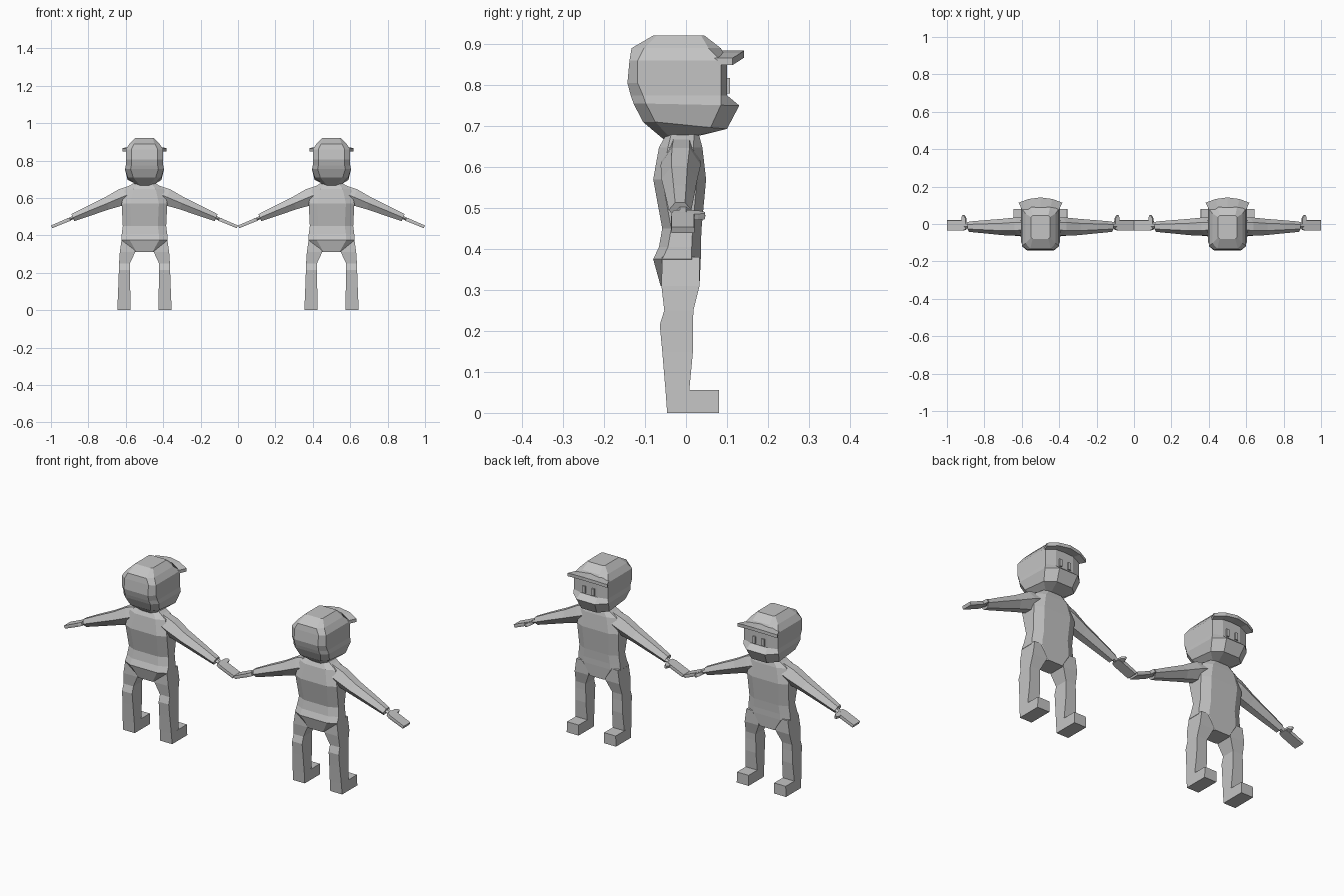
import bpy, bmesh
from mathutils import Vector

grey = bpy.data.materials.new("plain grey")
grey.diffuse_color = (0.55, 0.55, 0.55, 1)


def loft(name, rings, cx, mirror=False):
    """Skin a list of equal-length point rings and cap both ends."""
    bm = bmesh.new()
    vs = [[bm.verts.new(p) for p in r] for r in rings]
    n = len(rings[0])
    for a, b in zip(vs, vs[1:]):
        for i in range(n):
            j = (i + 1) % n
            bm.faces.new((a[i], a[j], b[j], b[i]))
    bm.faces.new(vs[0][::-1])
    bm.faces.new(vs[-1])
    bmesh.ops.recalc_face_normals(bm, faces=bm.faces)
    me = bpy.data.meshes.new(name)
    bm.to_mesh(me)
    bm.free()
    me.materials.append(grey)
    ob = bpy.data.objects.new(name, me)
    ob.location.x = cx
    bpy.context.collection.objects.link(ob)
    if mirror:
        ob.modifiers.new("Mirror", 'MIRROR')
    return ob


def octagon(z, w, yb, yf, cb, cf, zf=None):
    """Chamfered rectangle; cb / cf are (x, y) chamfers at back and front."""
    zf = z if zf is None else zf
    half = [(w - cb[0], yb, z), (w, yb + cb[1], z),
            (w, yf - cf[1], z + (zf - z) * 0.8), (w - cf[0], yf, zf)]
    return half + [(-x, y, h) for x, y, h in reversed(half)]


def rect(x0, x1, y0, y1, z):
    return [(x0, y0, z), (x1, y0, z), (x1, y1, z), (x0, y1, z)]


def limb_ring(x, z, h, yb, yf, k=0.28):
    """Six-sided section square to the sloping arm."""
    m = (yf - yb) * k
    up = Vector((0.4, 0, 0.917))
    c = Vector((x, 0, z))
    pts = [(yb, 0), (yb + m, h), (yf - m, h), (yf, 0), (yf - m, -h), (yb + m, -h)]
    return [c + up * u + Vector((0, y, 0)) for y, u in pts]


def figure(cx):
    # head with jutting jaw, recessed face and cap crown
    loft("head", [
        octagon(.668, .045, -.055, .04, (.02, .02), (.02, .02), .678),
        octagon(.71, .09, -.105, .10, (.03, .03), (.045, .04), .693),
        octagon(.755, .104, -.128, .13, (.03, .03), (.05, .045), .75),
        octagon(.775, .10, -.135, .10, (.03, .03), (.05, .015)),
        octagon(.805, .10, -.143, .10, (.03, .025), (.05, .015)),
        octagon(.86, .10, -.138, .10, (.03, .02), (.05, .015)),
        octagon(.89, .08, -.133, .085, (.025, .03), (.03, .03)),
        octagon(.921, .05, -.08, .045, (.008, .008), (.008, .008)),
    ], cx)

    # curved cap brim
    brim = []
    for t in (-1, -.55, 0, .55, 1):
        z = .884 - .018 * t * t
        yi, yo = .085 - .025 * t * t, .142 - .028 * t * t
        xi, xo = .092 * t, .117 * t
        brim.append([(xi, yi, z), (xo, yo, z), (xo, yo, z - .017), (xi, yi, z - .017)])
    loft("cap_brim", brim, cx)

    # eyes
    loft("eye", [rect(.019, .034, .099, .107, .78),
                 rect(.019, .034, .099, .107, .817)], cx, True)

    # torso and pelvis
    c = (.045, .022)
    loft("torso", [
        octagon(.31, .052, -.062, .033, (.01, .01), (.01, .01)),
        octagon(.375, .124, -.08, .036, c, c),
        octagon(.405, .122, -.066, .036, c, c),
        octagon(.45, .116, -.058, .038, c, c),
        octagon(.57, .122, -.08, .049, c, c),
        octagon(.648, .105, -.066, .04, c, c),
        octagon(.685, .05, -.045, .03, (.02, .01), (.02, .01)),
    ], cx)

    # legs
    loft("leg", [
        rect(.075, .145, -.046, .01, 0),
        rect(.075, .143, -.05, .008, .055),
        rect(.077, .139, -.058, .017, .15),
        rect(.078, .137, -.064, .017, .215),
        rect(.078, .136, -.053, .018, .25),
        rect(.05, .132, -.06, .033, .31),
        rect(.05, .122, -.058, .033, .38),
    ], cx, True)

    # feet
    loft("foot", [rect(.075, .145, -.03, .081, 0),
                  rect(.075, .143, -.03, .081, .056)], cx, True)

    # sleeves, wrists, hands and thumbs
    loft("arm", [
        limb_ring(.05, .632, .042, -.055, .033),
        limb_ring(.12, .605, .045, -.062, .036),
        limb_ring(.20, .571, .034, -.06, .028),
        limb_ring(.30, .53, .027, -.05, .02),
        limb_ring(.383, .495, .02, -.042, .013),
    ], cx, True)
    loft("wrist", [limb_ring(.37, .5, .009, -.024, .01),
                   limb_ring(.415, .481, .008, -.024, .01)], cx, True)
    loft("hand", [limb_ring(.398, .487, .009, -.03, .016, 0.02),
                  limb_ring(.415, .480, .009, -.036, .021, 0.02),
                  limb_ring(.4965, .446, .008, -.036, .021, 0.02)], cx, True)
    loft("thumb", [limb_ring(.398, .487, .008, .0, .03, 0.02),
                   limb_ring(.408, .483, .008, .0, .047, 0.02),
                   limb_ring(.416, .480, .008, .0, .047, 0.02),
                   limb_ring(.420, .478, .008, .0, .03, 0.02)], cx, True)


for side in (-0.5, 0.5):
    figure(side)
